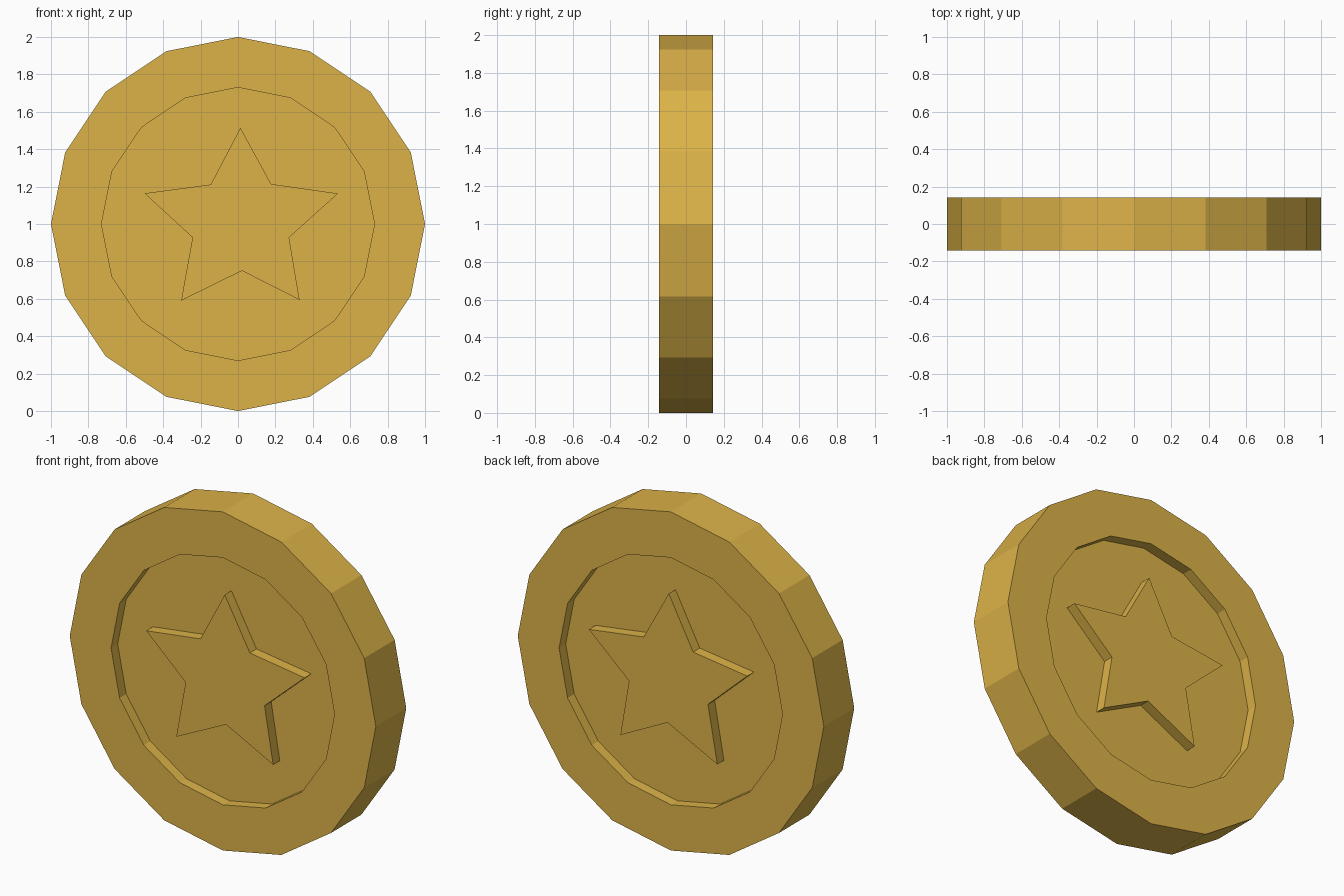
import bpy, bmesh
from math import sin, cos, pi

if "Cube" in bpy.data.objects:
    bpy.data.objects.remove(bpy.data.objects["Cube"])

SIDES = 16
HALF = 0.142      # half thickness
FLOOR = 0.08      # recessed face distance from the middle
RIM_IN = 0.73     # inner radius of the rim
ZC = 1.0

gold = bpy.data.materials.new("gold")
gold.diffuse_color = (0.72, 0.45, 0.065, 1)
gold.use_nodes = True
gold.node_tree.nodes["Principled BSDF"].inputs["Base Color"].default_value = gold.diffuse_color


def finish(bm, name):
    bmesh.ops.recalc_face_normals(bm, faces=bm.faces)
    mesh = bpy.data.meshes.new(name)
    bm.to_mesh(mesh)
    bm.free()
    mesh.materials.append(gold)
    obj = bpy.data.objects.new(name, mesh)
    bpy.context.collection.objects.link(obj)
    return obj


# Coin body: rings of a turned profile, capped by the recessed faces
bm = bmesh.new()
profile = [(RIM_IN, -FLOOR), (RIM_IN, -HALF), (1, -HALF),
           (1, HALF), (RIM_IN, HALF), (RIM_IN, FLOOR)]
rings = [[bm.verts.new((r * sin(2 * pi * i / SIDES), y, ZC + r * cos(2 * pi * i / SIDES)))
          for i in range(SIDES)] for r, y in profile]
for a, b in zip(rings, rings[1:]):
    for i in range(SIDES):
        j = (i + 1) % SIDES
        bm.faces.new((a[i], a[j], b[j], b[i]))
bm.faces.new(rings[0])
bm.faces.new(rings[-1])
finish(bm, "coin_body")

# Raised stars: one slightly uneven outline, seated in the recess on each side
star = [(0.013, 1.514), (0.177, 1.214), (0.535, 1.163), (0.273, 0.928), (0.329, 0.594),
        (0.021, 0.75), (-0.304, 0.59), (-0.243, 0.928), (-0.5, 1.164), (-0.146, 1.211)]
for name, side in (("front_star", -1), ("back_star", 1)):
    bm = bmesh.new()
    base = bm.faces.new([bm.verts.new((x, side * FLOOR, z)) for x, z in star])
    ext = bmesh.ops.extrude_face_region(bm, geom=[base], use_keep_orig=True)
    top = [v for v in ext["geom"] if isinstance(v, bmesh.types.BMVert)]
    bmesh.ops.translate(bm, verts=top, vec=(0, side * (HALF - FLOOR), 0))
    finish(bm, name)
